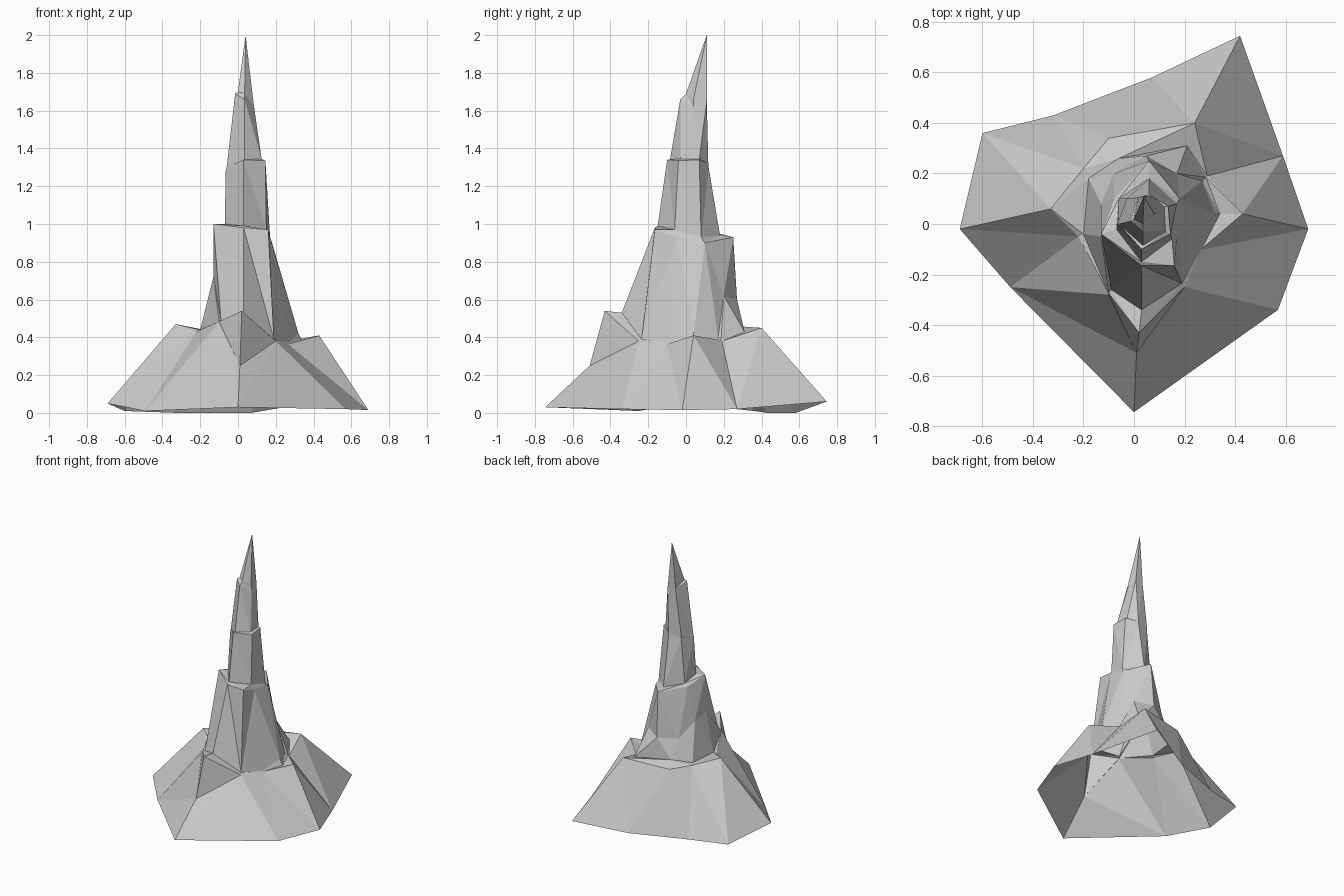
import bpy, bmesh, math

CX, CY = 0.04, 0.03   # axis the rings wind around


def turn(p):
    """Angle around the axis, measured from just left of the front."""
    return (math.atan2(p[1] - CY, p[0] - CX) + math.radians(102)) % math.tau


def zip_rings(bm, low, high):
    """Join two jagged rings with triangles, stepping by angle."""
    n, m = len(low), len(high)
    al = [turn(v.co) for v in low] + [turn(low[0].co) + math.tau]
    ah = [turn(v.co) for v in high] + [turn(high[0].co) + math.tau]
    i = j = 0
    while i < n or j < m:
        a, b = low[i % n], high[j % m]
        if j == m or (i < n and al[i + 1] <= ah[j + 1]):
            i += 1
            bm.faces.new((a, low[i % n], b))
        else:
            j += 1
            bm.faces.new((a, high[j % m], b))


def rock_part(name, rings, tip=None):
    bm = bmesh.new()
    loops = [[bm.verts.new(p) for p in sorted(r, key=turn)] for r in rings]
    for low, high in zip(loops, loops[1:]):
        zip_rings(bm, low, high)
    if tip:
        t, top = bm.verts.new(tip), loops[-1]
        for k, v in enumerate(top):
            bm.faces.new((v, top[(k + 1) % len(top)], t))
    me = bpy.data.meshes.new(name)
    bm.to_mesh(me)
    bm.free()
    ob = bpy.data.objects.new(name, me)
    bpy.context.collection.objects.link(ob)
    return ob


# Uneven ground outline (open underneath)
ground = [(0, -.745, .03), (.57, -.34, .02), (.69, -.02, .015), (.59, .27, .02),
          (.42, .745, .06), (.07, .58, 0), (-.32, .43, 0), (-.6, .36, .01),
          (-.69, -.02, .05), (-.49, -.25, .01)]
# Outer lip of the skirt
waist = [(.01, -.51, .25), (.2, -.25, .38), (.27, -.1, .36), (.43, .04, .41),
         (.29, .19, .38), (.24, .4, .45), (-.1, .34, .43), (-.2, .22, .44),
         (-.33, .06, .47), (-.22, -.05, .43), (-.1, -.28, .48)]
# Inner lip with the front spur
ledge = [(.02, -.43, .54), (.195, -.24, .385), (.268, -.098, .365), (.34, .04, .38),
         (.285, .185, .385), (.21, .31, .43), (-.06, .26, .46), (-.18, .18, .44),
         (-.2, -.04, .44), (-.1, -.275, .485)]
# Foot of the shaft
foot = [(.03, -.34, .53), (.19, -.235, .39), (.265, -.095, .37), (.32, .04, .42),
        (.27, .17, .4), (.17, .2, .62), (.05, .27, .6), (-.08, .2, .6),
        (-.13, .08, .7), (-.13, -.05, .72), (-.09, -.26, .49)]
# Shoulder and the shaft ring tucked inside it
shoulder = [(.03, -.165, .98), (.16, -.165, .97), (.17, -.05, .93), (.18, .1, .9),
            (.06, .25, .93), (-.08, .1, .95), (-.13, -.04, 1.0)]
shaft_foot = [(.03, -.15, .99), (.15, -.06, .97), (.17, .08, .93), (.06, .18, .94),
              (-.06, .1, .97), (-.07, -.02, 1.0)]
# Upper steps
collar = [(.03, -.1, 1.34), (.145, -.04, 1.335), (.135, .07, 1.34), (.06, .12, 1.3),
          (-.03, .1, 1.3), (-.065, 0, 1.28)]
neck = [(.035, -.085, 1.34), (.125, -.03, 1.345), (.12, .07, 1.345), (.06, .118, 1.32),
        (-.03, .1, 1.32), (-.06, 0, 1.3)]
brow = [(.035, -.03, 1.66), (.085, .04, 1.62), (.075, .11, 1.65), (.015, .105, 1.66),
        (-.015, .01, 1.69)]
brow_in = [(.035, .0, 1.69), (.08, .04, 1.66), (.072, .11, 1.68), (.015, .105, 1.69),
           (.0, .02, 1.7)]

rock_part("rock_skirt", [ground, waist, ledge, foot])
rock_part("rock_shaft", [foot, shoulder, shaft_foot])
rock_part("rock_spire", [shaft_foot, collar, neck, brow, brow_in], tip=(.04, .11, 2.0))
